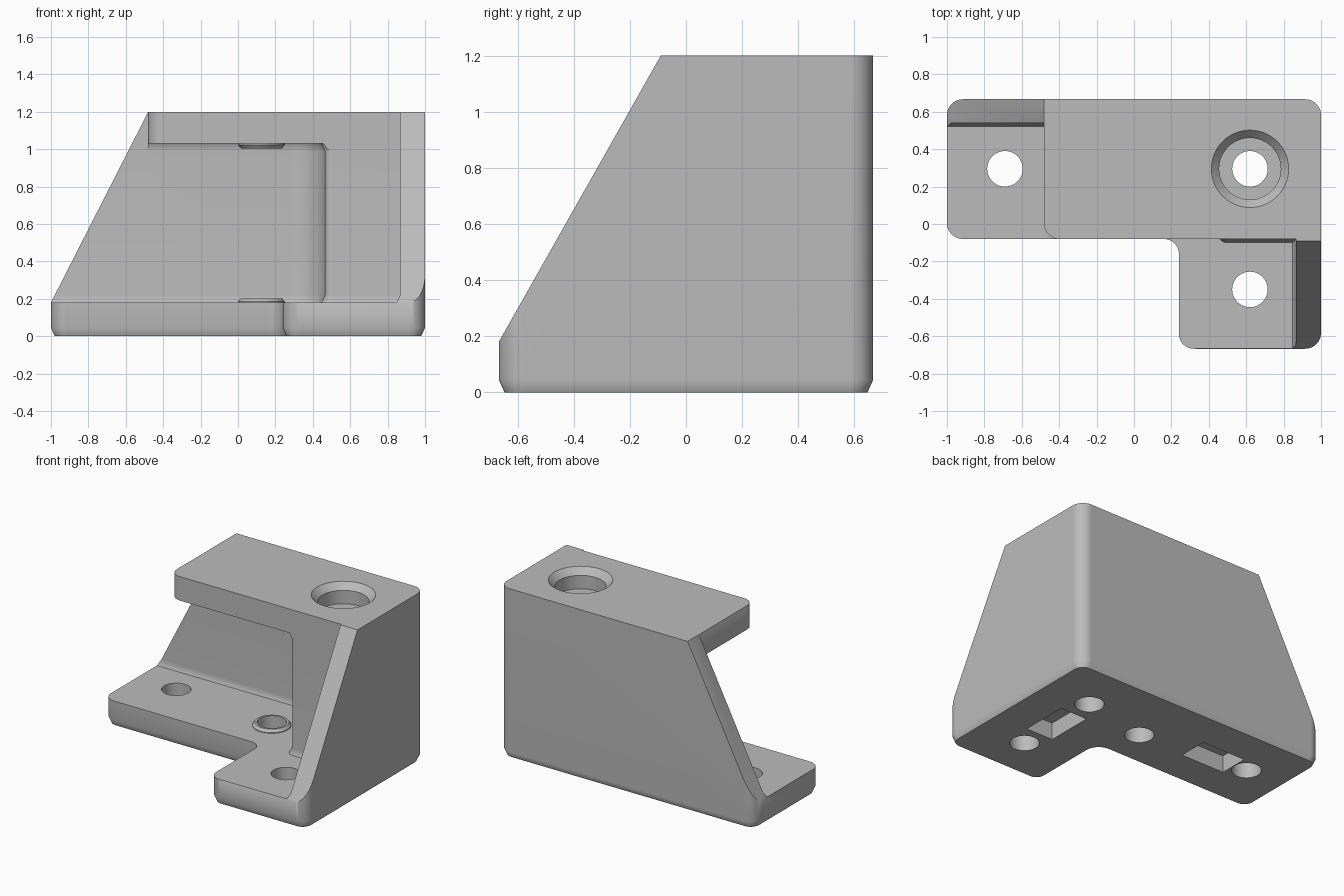
import bpy, bmesh, math
from mathutils import Vector

cube = bpy.data.objects.get("Cube")
if cube:
    bpy.data.objects.remove(cube, do_unlink=True)

grey = bpy.data.materials.new("plain_grey")
grey.use_nodes = True
COLOUR = (0.5, 0.5, 0.5, 1)
grey.diffuse_color = COLOUR
grey.node_tree.nodes["Principled BSDF"].inputs["Base Color"].default_value = COLOUR


def rounded(corners, steps=10):
    """Outline from (x, y, radius) corners, each rounded by an arc."""
    points = []
    for i, (x, y, r) in enumerate(corners):
        p = Vector((x, y))
        if r == 0:
            points.append(p)
            continue
        a = (Vector(corners[i - 1][:2]) - p).normalized()
        b = (Vector(corners[(i + 1) % len(corners)][:2]) - p).normalized()
        centre = p + (a + b) * r          # all rounded corners are square
        for k in range(steps + 1):
            t = k / steps * math.pi / 2
            points.append(centre - b * r * math.cos(t) - a * r * math.sin(t))
    return points


def inset(points, d):
    """Move a counter-clockwise outline inwards by d."""
    result = []
    for i, p in enumerate(points):
        e1 = (p - points[i - 1]).normalized()
        e2 = (points[(i + 1) % len(points)] - p).normalized()
        n1, n2 = Vector((-e1.y, e1.x)), Vector((-e2.y, e2.x))
        result.append(p + (n1 + n2) * d / (1 + n1.dot(n2)))
    return result


def loft(name, outline, levels, axes="xyz"):
    """Stack insets of an outline at (height, inset) levels; axes maps u, v, height."""
    bm = bmesh.new()
    rings = []
    for height, d in levels:
        ring = []
        for p in inset(outline, d):
            at = dict(zip(axes, (p.x, p.y, height)))
            ring.append(bm.verts.new((at["x"], at["y"], at["z"])))
        rings.append(ring)
    n = len(outline)
    for low, high in zip(rings, rings[1:]):
        for i in range(n):
            j = (i + 1) % n
            bm.faces.new((low[i], low[j], high[j], high[i]))
    bm.faces.new(rings[0][::-1])
    bm.faces.new(rings[-1])
    bmesh.ops.recalc_face_normals(bm, faces=bm.faces)
    mesh = bpy.data.meshes.new(name)
    bm.to_mesh(mesh)
    bm.free()
    mesh.materials.append(grey)
    obj = bpy.data.objects.new(name, mesh)
    bpy.context.collection.objects.link(obj)
    return obj


def round_part(name, x, y, r, levels):
    circle = [Vector((x + r * math.cos(t * math.tau / 48), y + r * math.sin(t * math.tau / 48)))
              for t in range(48)]
    return loft(name, circle, levels)


def combine(target, tool, operation="DIFFERENCE"):
    mod = target.modifiers.new("combine", "BOOLEAN")
    mod.operation, mod.object, mod.solver = operation, tool, "EXACT"
    bpy.context.view_layer.objects.active = target
    bpy.ops.object.modifier_apply(modifier=mod.name)
    bpy.data.objects.remove(tool, do_unlink=True)


# L-shaped footprint, full height, chamfered at the foot
FRONT, BACK, TOP, BASE = -0.08, 0.667, 1.2, 0.18
body = loft("corner_bracket", rounded([
    (-1, FRONT, 0.085), (0.24, FRONT, 0.08), (0.24, -BACK, 0.08),
    (1, -BACK, 0.085), (1, BACK, 0.085), (-1, BACK, 0.085)]),
    [(0, 0.02), (0.045, 0), (TOP, 0)])

# Open space between base and top plate, leaving back wall, column and side wall
FAR = 3
combine(body, loft("lower_space", rounded([
    (-FAR, -FAR, 0), (0.867, -FAR, 0), (0.867, FRONT, 0), (0.465, FRONT, 0.035),
    (0.465, 0.54, 0.19), (-FAR, 0.54, 0)]),
    [(BASE, 0.02), (0.22, 0), (0.99, 0), (1.03, 0.02)]))

# Space around the top plate
combine(body, loft("upper_space", rounded([
    (-FAR, -FAR, 0), (0.867, -FAR, 0), (0.867, FRONT, 0), (-0.48, FRONT, 0.08),
    (-0.48, 0.54, 0), (-FAR, 0.54, 0)]),
    [(0.9, 0), (FAR, 0)]))

# Sloped ends of the back wall and the side wall
for axis, other, foot, head in (("x", "y", -1, -0.48), ("y", "x", -BACK, -0.09)):
    run = (head - foot) / (TOP - BASE)
    slope = [Vector(p) for p in ((foot - run * 0.1, BASE - 0.1), (head + run * 0.1, TOP + 0.1),
                                 (-FAR, TOP + 0.1), (-FAR, BASE - 0.1))]
    combine(body, loft("slope", slope, [(-FAR, 0), (FAR, 0)], axis + "z" + other))

# Raised rings facing each other on the base and under the top plate
PIVOT = (0.125, 0.2)
combine(body, round_part("base_ring", *PIVOT, 0.125,
                         [(0.1, 0), (0.185, 0), (0.203, 0.015)]), "UNION")
combine(body, round_part("top_ring", *PIVOT, 0.125,
                         [(1.005, 0.015), (1.023, 0), (1.1, 0)]), "UNION")

# Screw holes, pivot holes and the countersunk bore
HOLE = 0.095
for x, y, low, high in ((-0.69, 0.295, -1, 0.6), (0.62, -0.35, -1, 0.6), (0.62, 0.295, -1, 2),
                        (*PIVOT, -1, 0.6), (*PIVOT, 0.8, 1.1)):
    combine(body, round_part("hole", x, y, HOLE, [(low, 0), (high, 0)]))
combine(body, round_part("bore", 0.62, 0.295, 0.207,
                         [(1.06, 0.042), (1.155, 0.042), (TOP, 0), (1.3, 0)]))

# Rectangular pockets in the underside
for x, y, w, d in ((0.62, -0.03, 0.105, 0.17), (-0.42, 0.285, 0.17, 0.105)):
    box = rounded([(x - w, y - d, 0), (x + w, y - d, 0), (x + w, y + d, 0), (x - w, y + d, 0)])
    combine(body, loft("pocket", box, [(-0.5, 0), (0.12, 0)]))

# Smooth rounds, crisp edges
bpy.ops.object.select_all(action="DESELECT")
body.select_set(True)
bpy.context.view_layer.objects.active = body
bpy.ops.object.shade_smooth_by_angle(angle=math.radians(30))
weighted = body.modifiers.new("even_shading", "WEIGHTED_NORMAL")
weighted.keep_sharp = True
